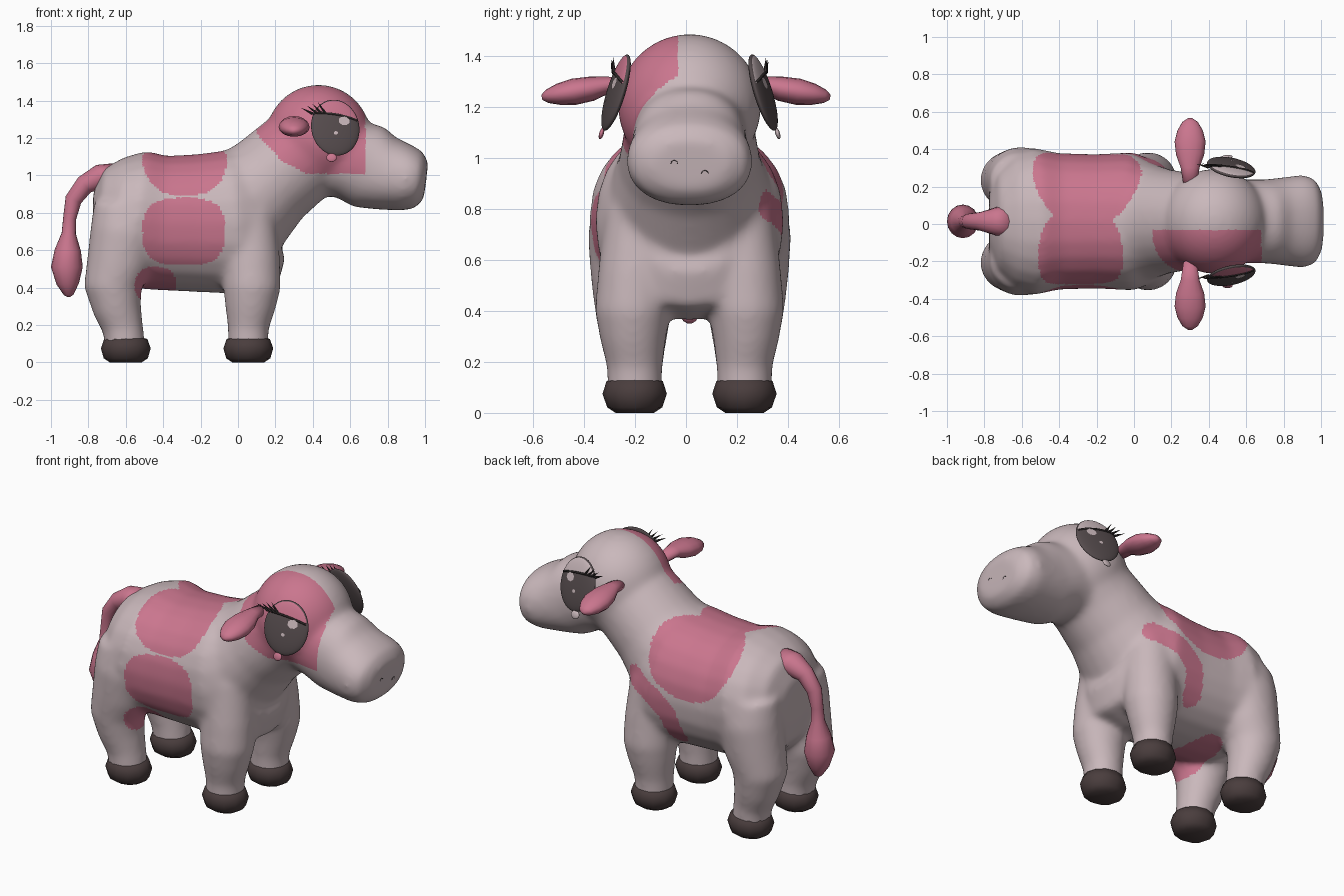
import bpy, bmesh
from math import sin, cos, pi, radians, sqrt
from mathutils import Vector, Matrix

cube = bpy.data.objects.get("Cube")
if cube:
    bpy.data.objects.remove(cube)

MID = 0.014  # y of the symmetry plane


def material(name, rgb):
    m = bpy.data.materials.new(name)
    m.use_nodes = True
    m.diffuse_color = (*rgb, 1)
    m.node_tree.nodes["Principled BSDF"].inputs["Base Color"].default_value = (*rgb, 1)
    return m


HIDE = material("pale hide", (0.59, 0.48, 0.50))
PINK = material("rose patch", (0.59, 0.18, 0.27))
HOOF = material("dark hoof", (0.068, 0.047, 0.047))
IRIS = material("dark eye", (0.09, 0.07, 0.073))
LASH = material("lash black", (0.03, 0.024, 0.024))


def add_object(name, bm, mats, smooth=True):
    bmesh.ops.recalc_face_normals(bm, faces=bm.faces)
    for f in bm.faces:
        f.smooth = smooth
    me = bpy.data.meshes.new(name)
    bm.to_mesh(me)
    bm.free()
    for m in mats:
        me.materials.append(m)
    ob = bpy.data.objects.new(name, me)
    bpy.context.collection.objects.link(ob)
    return ob


def loft(bm, rings, side, sides=24, power=2.0):
    """Closed tube through (x, y, z, side radius, other radius) rings."""
    pts = [Vector(r[:3]) for r in rings]
    side = Vector(side)
    loops = []
    for i, r in enumerate(rings):
        t = pts[min(i + 1, len(pts) - 1)] - pts[max(i - 1, 0)]
        other = t.cross(side).normalized()
        loop = []
        for k in range(sides):
            c, s = cos(2 * pi * k / sides), sin(2 * pi * k / sides)
            c = abs(c) ** (2 / power) * (1 if c > 0 else -1)
            s = abs(s) ** (2 / power) * (1 if s > 0 else -1)
            loop.append(bm.verts.new(pts[i] + side * r[3] * c + other * r[4] * s))
        loops.append(loop)
    for a, b in zip(loops, loops[1:]):
        for k in range(sides):
            n = (k + 1) % sides
            bm.faces.new((a[k], a[n], b[n], b[k]))
    bm.faces.new(loops[0])
    bm.faces.new(loops[-1])


def in_plane(rows):
    """Rings (x, z, half width, half height) on the symmetry plane."""
    return [(x, MID, z, a, b) for x, z, a, b in rows]


# Body: overlapping volumes fused into one smooth skin
bm = bmesh.new()
Y = (0, 1, 0)
torso = [(-.775, .79, .14, .12), (-.735, .79, .27, .25), (-.65, .78, .36, .32),
         (-.54, .765, .395, .37), (-.4, .745, .365, .36), (-.2, .745, .36, .37),
         (0, .75, .37, .39), (.11, .78, .32, .38), (.175, .8, .21, .26)]
neck = [(-.08, .76, .32, .30), (.05, .86, .32, .30), (.17, .97, .28, .265),
        (.30, 1.08, .26, .26), (.42, 1.16, .255, .25)]
muzzle = [(.42, 1.12, .21, .22), (.58, 1.09, .225, .215), (.70, 1.045, .225, .23),
          (.79, 1.01, .235, .2), (.9, .985, .25, .178), (.965, .975, .23, .155),
          (1.005, .97, .155, .10)]
loft(bm, in_plane(torso), Y, power=2.2)
loft(bm, in_plane(neck), Y)
loft(bm, in_plane(muzzle), Y, power=2.2)
bmesh.ops.create_uvsphere(bm, u_segments=32, v_segments=20, radius=.282,
                          matrix=Matrix.Translation((.43, MID, 1.203)))
front_leg = [(.05, .19, .8, .15, .14), (.07, .21, .55, .155, .15),
             (.075, .222, .4, .155, .15), (.065, .222, .29, .135, .13),
             (.055, .215, .18, .11, .11), (.055, .215, .06, .108, .108)]
rear_leg = [(-.59, .21, .85, .18, .16), (-.6, .22, .7, .19, .18),
            (-.635, .22, .53, .175, .168), (-.67, .22, .4, .155, .152),
            (-.645, .22, .28, .13, .13), (-.615, .215, .18, .11, .11),
            (-.60, .215, .06, .108, .108)]
for s in (-1, 1):
    for leg in (front_leg, rear_leg):
        loft(bm, [(x, MID + s * y, z, b, a) for x, y, z, a, b in leg], Y)
body = add_object("body", bm, [HIDE, PINK])
remesh = body.modifiers.new("fuse", "REMESH")
remesh.mode = "VOXEL"
remesh.voxel_size = 0.013
relax = body.modifiers.new("relax", "SMOOTH")
relax.factor = 0.5
relax.iterations = 34
fused = bpy.data.meshes.new_from_object(body.evaluated_get(bpy.context.evaluated_depsgraph_get()))
body.modifiers.clear()
body.data = fused
fused.materials.clear()
for m in (HIDE, PINK):
    fused.materials.append(m)


def blob(p, centre, radii, power):
    return sum(abs((p[i] - centre[i]) / radii[i]) ** power for i in range(3)) < 1


def near_path(p, path, width):
    for a, b in zip(path, path[1:]):
        a, b = Vector(a), Vector(b)
        t = max(0, min(1, (p - a).dot(b - a) / (b - a).length_squared))
        if (p - a.lerp(b, t)).length < width:
            return True
    return False


def is_patch(p):
    x, y, z = p
    face = (y < -.03 and .1 < x < .68 and z > 1.01
            and z > 1.22 - 1.05 * (x - .1) and z > 1.08 - .5 * (x - .23))
    saddle = (blob(p, (-.285, -.17, 1.07), (.225, .25, .2), 2.6)
              or blob(p, (-.25, .27, 1.02), (.29, .30, .26), 2.1))
    flank = y < 0 and blob(p, (-.29, -.3, .70), (.22, .3, .18), 3)
    belly = blob(p, (-.45, -.12, .42), (.12, .3, .1), 2.5)
    shoulder = y > 0 and near_path(
        Vector((x, 0, z)), [(.12, 0, .81), (-.03, 0, .75), (-.13, 0, .66), (-.16, 0, .52)], .062)
    return face or saddle or flank or belly or shoulder


for f in fused.polygons:
    f.use_smooth = True
    f.material_index = int(is_patch(f.center))

# Hooves
for end, x in (("front", .055), ("rear", -.60)):
    for s, label in ((-1, "right"), (1, "left")):
        bm = bmesh.new()
        y = MID + s * .215
        loft(bm, [(x, y, 0, .075, .085), (x, y, .022, .108, .118), (x, y, .075, .126, .133),
                  (x, y, .125, .11, .116), (x, y, .135, .08, .08)], Y, sides=12)
        add_object(f"{end}_{label}_hoof", bm, [HOOF])

# Tail with its tuft
bm = bmesh.new()
tail = [(-.66, .995, .09, .07), (-.74, .99, .075, .068), (-.82, .95, .05, .052),
        (-.88, .87, .042, .045), (-.90, .77, .035, .035), (-.905, .69, .04, .038),
        (-.91, .60, .07, .07), (-.915, .51, .09, .085), (-.91, .42, .06, .06),
        (-.905, .36, .025, .025), (-.905, .35, .008, .008)]
loft(bm, in_plane(tail), Y, sides=16)
add_object("tail", bm, [PINK])


def wire(name, pts, radius, mat):
    cu = bpy.data.curves.new(name, "CURVE")
    cu.dimensions = "3D"
    cu.bevel_depth = radius
    cu.bevel_resolution = 1
    sp = cu.splines.new("POLY")
    sp.points.add(len(pts) - 1)
    for q, p in zip(sp.points, pts):
        q.co = (*p, 1)
    cu.materials.append(mat)
    bpy.context.collection.objects.link(bpy.data.objects.new(name, cu))


# Ears, eyes, lashes and cheek spots, mirrored
A, T, C = .132, .026, .156  # eye half sizes


def lid_line(x):
    return .068 - .17 * x - .7 * x * x


def on_eye(x, z, lift=0.0):
    return Vector((x, -T * sqrt(max(0, 1 - (x / A) ** 2 - (z / C) ** 2)) - lift, z))


for s, label, skin in ((-1, "right", PINK), (1, "left", HIDE)):
    mirror = Matrix.Diagonal((1, -s, 1, 1))
    flip = Matrix.Translation((0, MID, 0)) @ mirror
    place = (flip @ Matrix.Translation((.52, -.288, 1.255))
             @ Matrix.Rotation(radians(12), 4, "Z") @ Matrix.Rotation(radians(-17), 4, "X"))

    bm = bmesh.new()
    loft(bm, [(.3, -.20, 1.28, .035, .03), (.3, -.30, 1.285, .05, .032),
              (.3, -.37, 1.27, .075, .048), (.3, -.44, 1.258, .083, .052),
              (.3, -.50, 1.248, .068, .042), (.3, -.545, 1.24, .042, .026),
              (.3, -.565, 1.236, .012, .01)], (1, 0, 0), sides=16)
    bm.transform(mirror)
    add_object(f"{label}_ear", bm, [PINK])

    bm = bmesh.new()
    bmesh.ops.create_uvsphere(bm, u_segments=48, v_segments=32, radius=1,
                              matrix=Matrix.Diagonal((A, T, C, 1)) @ Matrix.Rotation(pi / 2, 4, "X"))
    for f in bm.faces:
        c = f.calc_center_median()
        f.material_index = int(c.y < -.3 * T and c.z > lid_line(c.x))
    bm.transform(place)
    add_object(f"{label}_eye", bm, [IRIS, skin])

    xs = [-.12 + .02 * i for i in range(13)]
    wire(f"{label}_lid_line", [place @ on_eye(x, lid_line(x)) for x in xs], .006, LASH)

    # Light glints as thin plates
    for n, (gx, gz, gr) in enumerate(((.045, .03, .031), (-.005, -.038, .012))):
        bm = bmesh.new()
        bm.faces.new([bm.verts.new(on_eye(gx + gr * cos(k * pi / 4 + pi / 8),
                                          gz + .85 * gr * sin(k * pi / 4 + pi / 8), .004))
                      for k in range(8)])
        bm.transform(place)
        add_object(f"{label}_glint_{n + 1}", bm, [HIDE], smooth=False)

    # Lashes fan from the outer corner of the lid
    bm = bmesh.new()
    for i in range(4):
        x = -.12 + .022 * i
        root = on_eye(x, lid_line(x))
        aim = Vector((-.065 + .008 * i, -.012, .03 + .01 * i))
        turn = aim.to_track_quat("Z", "Y").to_matrix().to_4x4()
        bmesh.ops.create_cone(bm, segments=6, radius1=.009, radius2=0, depth=aim.length, cap_ends=True,
                              matrix=Matrix.Translation(root + aim / 2) @ turn)
    bm.transform(place)
    add_object(f"{label}_lashes", bm, [LASH], smooth=False)

    bm = bmesh.new()
    bmesh.ops.create_uvsphere(bm, u_segments=16, v_segments=10, radius=1,
                              matrix=Matrix.Diagonal((.028, .009, .024, 1)))
    bm.transform(flip @ Matrix.Translation((.5, -.345, 1.095)) @ Matrix.Rotation(radians(-17), 4, "X"))
    add_object(f"{label}_cheek_spot", bm, [skin])

    # Nostril creases snapped to the muzzle
    arc = [Vector((1.05, MID + s * .06 + .014 * cos(a * pi / 4), .95 - s * .02 + .014 * sin(a * pi / 4)))
           for a in range(5)]
    wire(f"{label}_nostril", [body.closest_point_on_mesh(p)[1] for p in arc], .0015, LASH)
